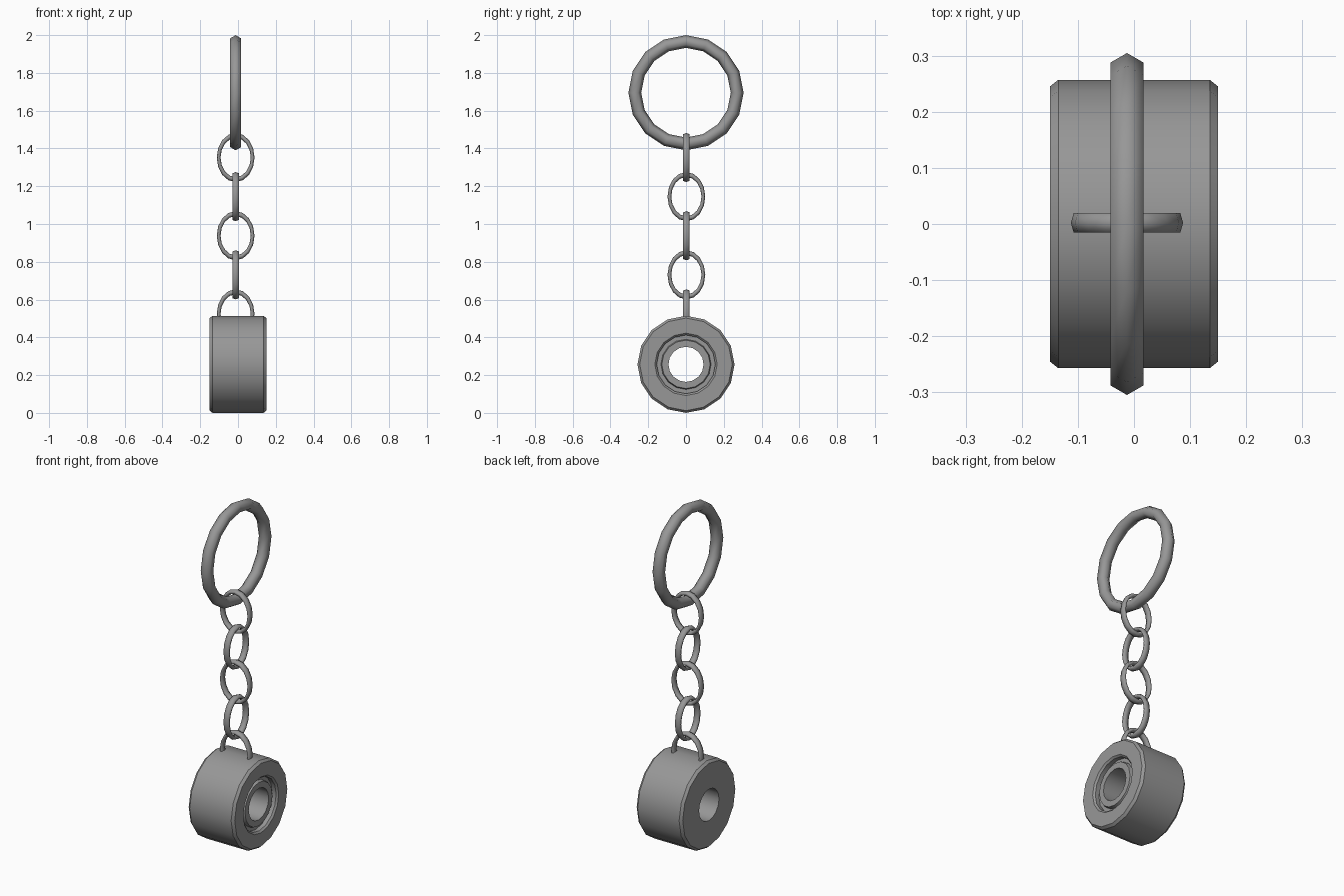
import bpy, bmesh, math
from math import sin, cos, pi

cube = bpy.data.objects.get("Cube")
if cube:
    bpy.data.objects.remove(cube)

steel = bpy.data.materials.new("grey_steel")
steel.use_nodes = True
GREY = (0.31, 0.31, 0.31, 1)
steel.diffuse_color = GREY
steel.node_tree.nodes["Principled BSDF"].inputs["Base Color"].default_value = GREY


def revolve(name, profile, centre, wide=1.0, tall=1.0, sides=16, turn=0.0, smooth=pi):
    """Sweep a closed (axial, radial) profile round the x axis, as a circle or oval."""
    bm = bmesh.new()
    loops = []
    for i in range(sides):
        a = 2 * pi * i / sides
        loops.append([bm.verts.new((x, r * wide * sin(a), r * tall * cos(a))) for x, r in profile])
    n = len(profile)
    for i in range(sides):
        here, after = loops[i], loops[(i + 1) % sides]
        for j in range(n):
            k = (j + 1) % n
            bm.faces.new((here[j], here[k], after[k], after[j]))
    bmesh.ops.recalc_face_normals(bm, faces=bm.faces)
    mesh = bpy.data.meshes.new(name)
    bm.to_mesh(mesh)
    bm.free()
    mesh.materials.append(steel)
    obj = bpy.data.objects.new(name, mesh)
    bpy.context.collection.objects.link(obj)
    obj.location = centre
    obj.rotation_euler.z = turn
    bpy.ops.object.select_all(action="DESELECT")
    obj.select_set(True)
    bpy.context.view_layer.objects.active = obj
    bpy.ops.object.shade_smooth_by_angle(angle=smooth)
    return obj


def hexagon(major, axial, radial):
    """Six-sided wire section with a point facing outward."""
    return [(axial * sin(i * pi / 3), major + radial * cos(i * pi / 3)) for i in range(6)]


CHAIN_X = -0.0125

# Wheel: chamfered barrel, through hole, recessed bearing on the +x side
wheel = [
    (-0.15, 0.093), (-0.15, 0.245), (-0.135, 0.257), (0.135, 0.257), (0.15, 0.245),
    (0.15, 0.165), (0.14, 0.155), (0.115, 0.155), (0.115, 0.133), (0.135, 0.128),
    (0.135, 0.093),
]
revolve("wheel", wheel, (0, 0, 0.257), smooth=math.radians(30))

# Large split-ring stand-in at the top
revolve("key_ring", hexagon(0.271, 0.0337, 0.0337), (CHAIN_X, 0, 1.695))

# Oval chain links, alternating by a quarter turn; the lowest sits in the wheel
for i in range(5):
    turn = pi / 2 if i % 2 == 0 else 0
    revolve(f"chain_link_{i + 1}", hexagon(0.9, 0.02, 0.1),
            (CHAIN_X, 0.002, 1.352 - 0.207 * i), wide=0.1, tall=0.13, turn=turn)
